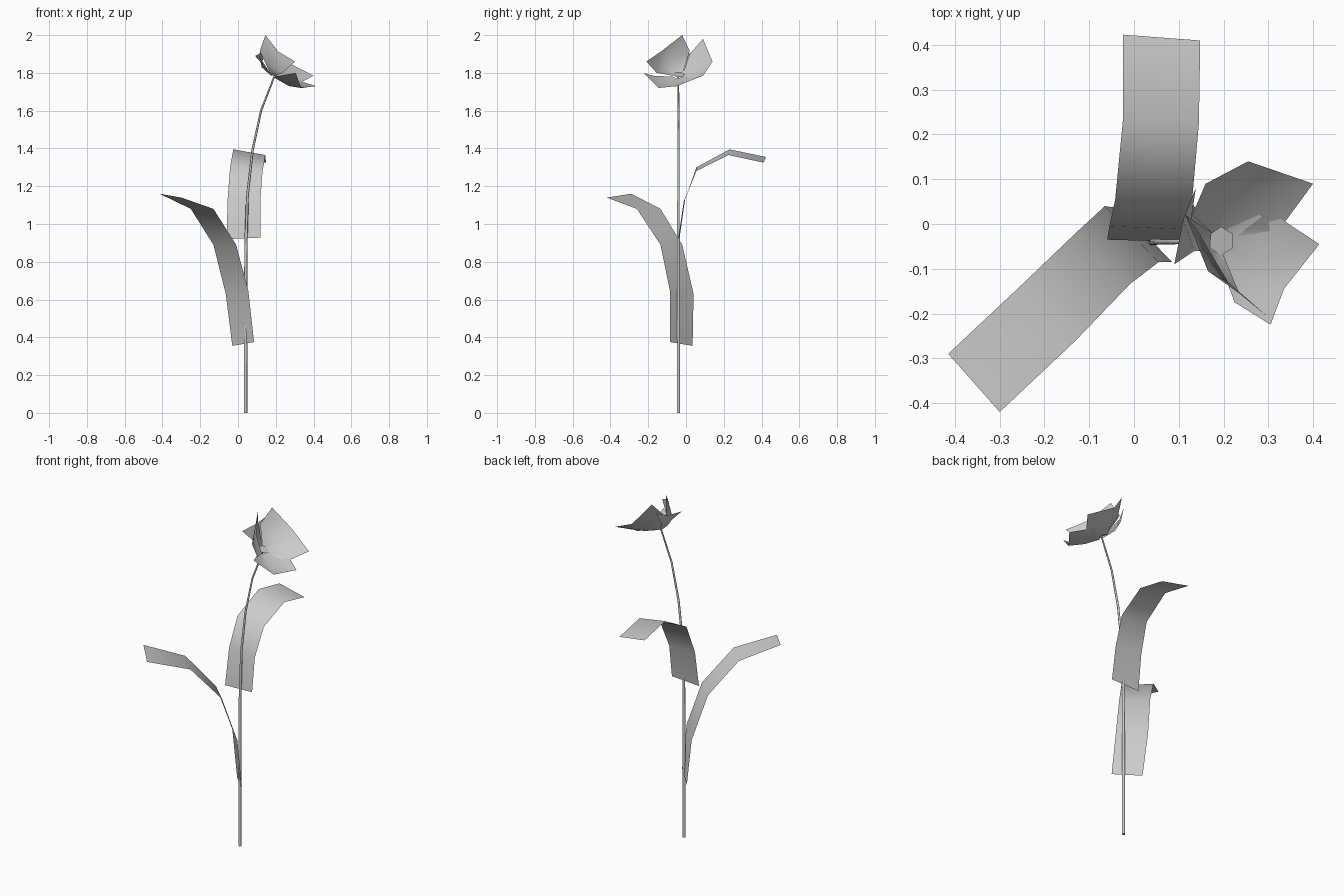
import bpy, math
from mathutils import Vector


def loft(name, rows):
    """Single-sided sheet through rows of matching points."""
    n = len(rows[0])
    verts = [p for row in rows for p in row]
    faces = [(r * n + c, r * n + c + 1, (r + 1) * n + c + 1, (r + 1) * n + c)
             for r in range(len(rows) - 1) for c in range(n - 1)]
    me = bpy.data.meshes.new(name)
    me.from_pydata(verts, [], faces)
    me.shade_smooth()
    ob = bpy.data.objects.new(name, me)
    bpy.context.collection.objects.link(ob)
    return ob


# Stem: upright, then bending toward the blossom
cu = bpy.data.curves.new("stem", 'CURVE')
cu.dimensions = '3D'
cu.bevel_depth = 0.009
cu.bevel_resolution = 1
cu.use_fill_caps = True
path = [(0.04, 0, 1), (0.04, 0.45, 1), (0.042, 0.9, .9), (0.05, 1.15, .8),
        (0.077, 1.39, .7), (0.122, 1.6, .6), (0.192, 1.78, .5)]
sp = cu.splines.new('POLY')
sp.points.add(len(path) - 1)
for pt, (x, z, r) in zip(sp.points, path):
    pt.co = (x, -0.04, z, 1)
    pt.radius = r
bpy.context.collection.objects.link(bpy.data.objects.new("stem", cu))

# Lower leaf, arching to the front left
loft("lower_leaf", [
    [(-.03, .035, .355), (.085, -.085, .375)],
    [(-.065, .04, .63), (.055, -.085, .645)],
    [(-.13, -.02, .89), (-.01, -.135, .89)],
    [(-.25, -.135, 1.08), (-.13, -.26, 1.08)],
    [(-.415, -.29, 1.16), (-.30, -.42, 1.14)]])

# Upper leaf, arching to the back
loft("upper_leaf", [
    [(-.06, -.035, .92), (.12, -.04, .928)],
    [(-.055, -.005, 1.13), (.118, -.012, 1.12)],
    [(-.042, .055, 1.30), (.13, .055, 1.28)],
    [(-.025, .23, 1.395), (.145, .225, 1.365)],
    [(-.025, .423, 1.355), (.148, .41, 1.325)]])

# Cupped petals, each from base row to tip row
loft("front_petal", [
    [(.20, -.07, 1.785), (.175, -.055, 1.79), (.175, -.02, 1.795)],
    [(.235, -.155, 1.80), (.165, -.105, 1.84), (.115, .02, 1.915)],
    [(.302, -.21, 1.86), (.21, -.13, 1.915), (.145, -.02, 2.0)]])
loft("back_petal", [
    [(.175, -.02, 1.79), (.19, -.01, 1.785), (.22, -.03, 1.77)],
    [(.13, .02, 1.90), (.215, .065, 1.80), (.325, -.012, 1.745)],
    [(.16, .09, 1.98), (.255, .14, 1.86), (.40, .09, 1.785)]])
loft("right_petal", [
    [(.185, -.07, 1.78), (.20, -.05, 1.77), (.21, -.01, 1.78)],
    [(.225, -.175, 1.785), (.27, -.09, 1.73), (.30, .03, 1.765)],
    [(.305, -.225, 1.80), (.335, -.145, 1.72), (.414, -.045, 1.73)]])
loft("left_petal", [
    [(.185, -.06, 1.785), (.175, -.04, 1.785), (.18, -.015, 1.785)],
    [(.135, -.06, 1.84), (.125, -.01, 1.83), (.13, .045, 1.86)],
    [(.09, -.09, 1.89), (.11, .01, 1.90), (.138, .08, 1.93)]])

# Small centre disc tilted along the bloom
bpy.ops.mesh.primitive_circle_add(vertices=6, radius=.032, fill_type='NGON',
                                  location=(.195, -.038, 1.79),
                                  rotation=(0, math.radians(25), 0))
bpy.context.object.name = "blossom_centre"
